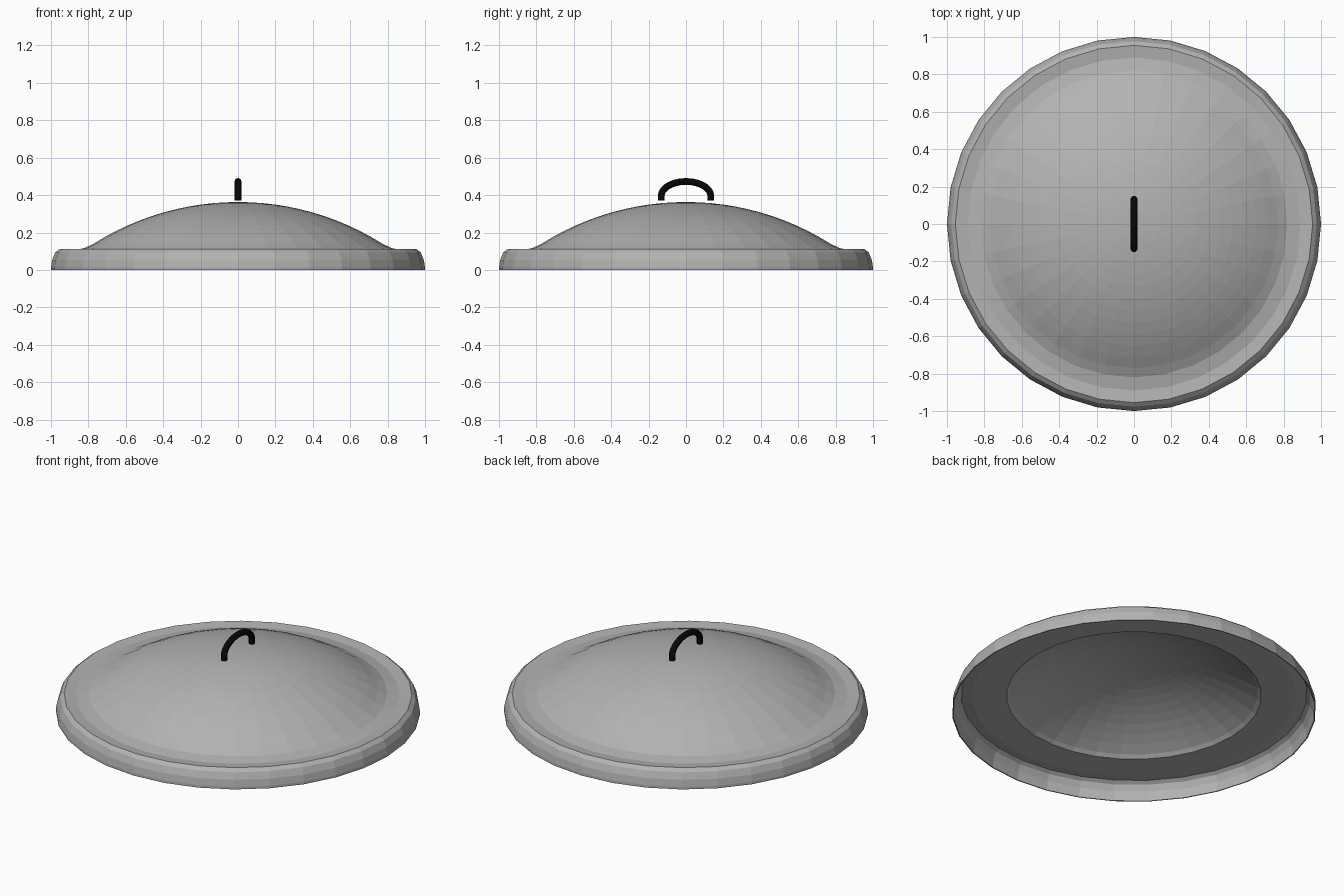
import bpy, bmesh, math
from mathutils import Vector

if "Cube" in bpy.data.objects:
    bpy.data.objects.remove(bpy.data.objects["Cube"])


def material(name, c):
    m = bpy.data.materials.new(name)
    m.diffuse_color = (c, c, c, 1)
    m.use_nodes = True
    m.node_tree.nodes["Principled BSDF"].inputs["Base Color"].default_value = m.diffuse_color
    return m


def make_object(name, bm, mat):
    bmesh.ops.recalc_face_normals(bm, faces=bm.faces)
    me = bpy.data.meshes.new(name)
    bm.to_mesh(me)
    bm.free()
    me.materials.append(mat)
    ob = bpy.data.objects.new(name, me)
    bpy.context.collection.objects.link(ob)
    return ob


grey = material("lid grey", 0.45)
black = material("handle black", 0.002)
SIDES = 32


def cap(top, radius, edge, n):
    """Points of a spherical cap from its edge radius up to near the apex."""
    a = math.asin(edge / radius)
    return [(radius * math.sin(a * k / n),
             top - radius + radius * math.cos(a * k / n)) for k in range(n, 0, -1)]


# Lid: turned profile, outer rim and dome over the apex, then the underside
rim = [(0.985, 0.006), (0.997, 0.006), (0.997, 0.0), (1.0, 0.015), (0.994, 0.05),
       (0.977, 0.09), (0.955, 0.111)]
rim = [(1.0, 0.0), (1.0, 0.015), (0.993, 0.055), (0.977, 0.093), (0.955, 0.111)]
outer = rim + [(0.89, 0.104), (0.82, 0.117)] + cap(0.363, 1.45, 0.77, 12)
inner = [(0.994, 0.0), (0.987, 0.055), (0.971, 0.09), (0.95, 0.105),
         (0.89, 0.096), (0.7, 0.096)] + cap(0.312, 1.27, 0.68, 11)


def turn(bm, profile, top):
    rings = [[bm.verts.new((r * math.cos(2 * math.pi * i / SIDES),
                            r * math.sin(2 * math.pi * i / SIDES), z))
              for i in range(SIDES)] for r, z in profile]
    apex = bm.verts.new((0, 0, top))
    for i in range(SIDES):
        j = (i + 1) % SIDES
        for a, b in zip(rings, rings[1:]):
            bm.faces.new((a[i], a[j], b[j], b[i]))
        bm.faces.new((rings[-1][i], rings[-1][j], apex))
    return rings[0]


bm = bmesh.new()
o = turn(bm, outer, 0.363)
n = turn(bm, inner, 0.312)
for i in range(SIDES):  # bottom lip
    j = (i + 1) % SIDES
    bm.faces.new((o[i], o[j], n[j], n[i]))
make_object("pot_lid", bm, grey)

# Handle: round tube swept along an arch in the y-z plane
path = [Vector((0, -0.133, 0.37))]
STEPS = 14
for k in range(STEPS + 1):
    t = math.pi * (1 - k / STEPS)
    path.append(Vector((0, 0.133 * math.cos(t), 0.395 + 0.078 * math.sin(t))))
path.append(Vector((0, 0.133, 0.37)))
R, N = 0.018, 12
bm = bmesh.new()
loops = []
for k, p in enumerate(path):
    d = (path[min(k + 1, len(path) - 1)] - path[max(k - 1, 0)]).normalized()
    side = Vector((1, 0, 0))
    up = d.cross(side)
    loops.append([bm.verts.new(p + R * (math.cos(2 * math.pi * i / N) * side
                                        + math.sin(2 * math.pi * i / N) * up))
                  for i in range(N)])
for a, b in zip(loops, loops[1:]):
    for i in range(N):
        j = (i + 1) % N
        bm.faces.new((a[i], a[j], b[j], b[i]))
bm.faces.new(loops[0])
bm.faces.new(loops[-1])
make_object("handle", bm, black)
